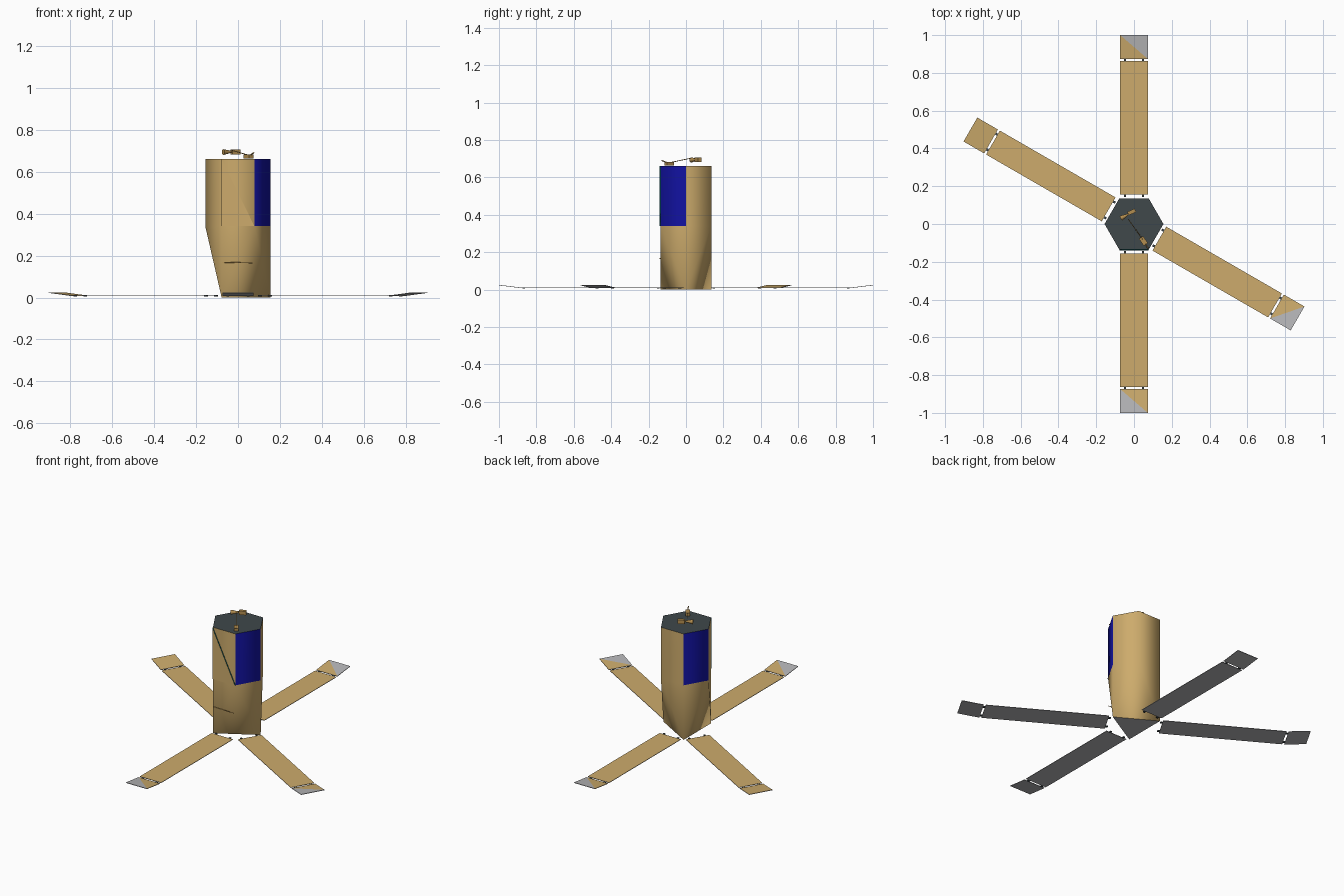
import bpy, bmesh, math
from mathutils import Vector, Matrix

if "Cube" in bpy.data.objects:
    bpy.data.objects.remove(bpy.data.objects["Cube"])


def mat(name, c):
    m = bpy.data.materials.new(name)
    m.diffuse_color = (*c, 1)
    m.use_nodes = True
    m.node_tree.nodes["Principled BSDF"].inputs["Base Color"].default_value = m.diffuse_color
    return m


GOLD = mat("gold_foil", (0.61, 0.41, 0.15))
GREY = mat("light_grey", (0.47, 0.47, 0.48))
DARK = mat("dark_slate", (0.05, 0.065, 0.07))
BLUE = mat("solar_blue", (0.006, 0.006, 0.36))
TEAL = mat("teal", (0.0, 0.10, 0.11))
BRONZE = mat("bronze", (0.45, 0.27, 0.08))


def finish(name, bm, mats, rule=None):
    bmesh.ops.recalc_face_normals(bm, faces=bm.faces)
    for f in bm.faces:
        f.material_index = rule(f) if rule else 0
    me = bpy.data.meshes.new(name)
    bm.to_mesh(me)
    bm.free()
    for m in mats:
        me.materials.append(m)
    ob = bpy.data.objects.new(name, me)
    bpy.context.collection.objects.link(ob)
    return ob


def smooth(ob, angle):
    bpy.ops.object.select_all(action='DESELECT')
    ob.select_set(True)
    bpy.context.view_layer.objects.active = ob
    bpy.ops.object.shade_smooth_by_angle(angle=math.radians(angle))


def plate(name, pts, thickness, mats, rule=None, matrix=None):
    """Thin plate: outline extruded along the given offset vector."""
    bm = bmesh.new()
    a = [bm.verts.new(p) for p in pts]
    b = [bm.verts.new(Vector(p) + Vector(thickness)) for p in pts]
    bm.faces.new(a)
    bm.faces.new(b)
    for i in range(len(a)):
        j = (i + 1) % len(a)
        bm.faces.new((a[i], a[j], b[j], b[i]))
    if matrix:
        bm.transform(matrix)
    return finish(name, bm, mats, rule)


def box(name, loc, size, mats, rot=0):
    bm = bmesh.new()
    bmesh.ops.create_cube(bm, size=1)
    bm.transform(Matrix.Translation(loc) @ Matrix.Rotation(math.radians(rot), 4, 'Z')
                 @ Matrix.Diagonal((*size, 1)))
    return finish(name, bm, mats)


def rod(name, p, q, r1, r2, m, sides=8):
    p, q = Vector(p), Vector(q)
    d = q - p
    bm = bmesh.new()
    bmesh.ops.create_cone(bm, cap_ends=True, segments=sides, radius1=r1, radius2=r2, depth=d.length)
    bm.transform(Matrix.Translation((p + q) / 2) @ d.to_track_quat('Z', 'Y').to_matrix().to_4x4())
    smooth(finish(name, bm, [m]), 40)


# Body: hexagonal upper section, lower section narrowing to a triangle
R, TOP, MID = 0.156, 0.66, 0.34


def ring(bm, z, step):
    return [bm.verts.new((R * math.cos(math.radians(a)), R * math.sin(math.radians(a)), z))
            for a in range(0, 360, step)]


def body_rule(f):
    c, n = f.calc_center_median(), f.normal
    if abs(n.z) > 0.9:
        return 1 if c.z > 0.3 else 2
    along = n.x * math.cos(math.radians(-30)) + n.y * math.sin(math.radians(-30))
    return 3 if c.z > MID and abs(along) > 0.95 else 0


bm = bmesh.new()
top, mid, low = ring(bm, TOP, 60), ring(bm, MID, 60), ring(bm, 0.0, 120)
bm.faces.new(top)
bm.faces.new(low)
for i in range(6):
    j = (i + 1) % 6
    bm.faces.new((mid[i], mid[j], top[j], top[i]))
for k in range(3):
    even, odd, nxt = mid[2 * k], mid[2 * k + 1], mid[(2 * k + 2) % 6]
    lo, ln = low[k], low[(k + 1) % 3]
    bm.faces.new((even, lo, odd))
    bm.faces.new((odd, lo, ln))
    bm.faces.new((odd, ln, nxt))
smooth(finish("body", bm, [GOLD, DARK, GREY, BLUE], body_rule), 62)

# Triangular cover on the front face, teal around its edge
yf = -R * math.sin(math.radians(60))
plate("front_cover", [(-0.078, yf, MID), (0.078, yf, MID), (-0.078, yf, TOP)],
      (0, -0.006, 0), [GOLD, TEAL], lambda f: 0 if abs(f.normal.y) > 0.9 else 1)

# Thin rail across the lower front
rod("front_rail", (-0.075, -0.139, 0.168), (0.07, -0.139, 0.165), 0.002, 0.002, BRONZE, 6)

# Four fold-down petals with raised tips
W, Z = 0.073, 0.007


def top_gold(f):
    return 0 if f.normal.z > 0.5 else 1


for label, ang in (("back", 0), ("front", 180), ("right", -120), ("left", 60)):
    M = Matrix.Rotation(math.radians(ang), 4, 'Z')
    th = (0, 0, 0.003)
    skin = [GOLD, GREY]
    plate(label + "_petal", [(-W, 0.155, Z), (W, 0.155, Z), (W, 0.862, Z), (-W, 0.862, Z)],
          th, skin, top_gold, M)
    a, b = (-W, 0.874, Z), (W, 0.874, Z)
    c, d = (W, 1.0, Z + 0.015), (-W, 1.0, Z + 0.015)
    plate(label + "_tip_inner", [a, b, d], th, skin, top_gold, M)
    outer = skin if label == "left" else [GREY, GREY]
    plate(label + "_tip_outer", [b, c, d], th, outer, top_gold, M)
    # Hinges at the root and at the tip joint
    for s in (-1, 1):
        for y in (0.149, 0.868):
            p = M @ Vector((s * 0.048, y, Z + 0.001))
            box(label + "_hinge", p, (0.012, 0.014, 0.006), [DARK], ang)

# Antenna on the top deck
box("antenna_base", (0.05, -0.09, 0.672), (0.045, 0.026, 0.018), [BRONZE], -55)
rod("antenna_base_tip", (0.06, -0.105, 0.68), (0.075, -0.13, 0.69), 0.003, 0.003, BRONZE)
rod("antenna_boom", (0.045, -0.08, 0.68), (-0.03, 0.025, 0.702), 0.002, 0.002, BRONZE)
box("antenna_box", (-0.012, 0.064, 0.694), (0.042, 0.02, 0.024), [BRONZE], 25)
rod("antenna_horn", (-0.07, 0.03, 0.693), (-0.03, 0.052, 0.695), 0.014, 0.004, BRONZE, 12)
